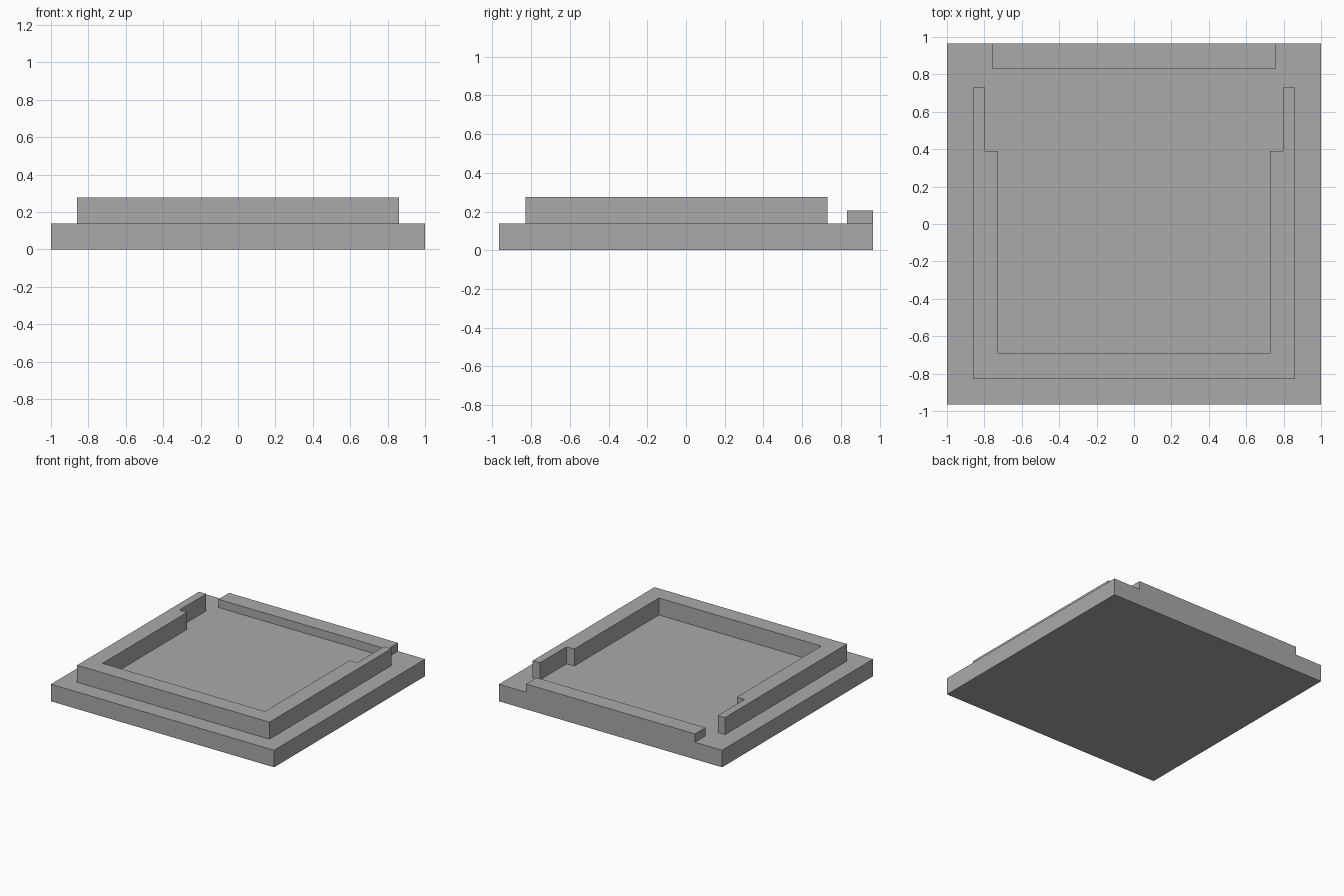
import bpy
import bmesh

# Remove the default cube only
cube = bpy.data.objects.get("Cube")
if cube:
    bpy.data.objects.remove(cube, do_unlink=True)

grey = bpy.data.materials.new("plain grey")
grey.use_nodes = True
COLOUR = (0.4, 0.4, 0.4, 1)
grey.diffuse_color = COLOUR
grey.node_tree.nodes["Principled BSDF"].inputs["Base Color"].default_value = COLOUR

BASE_TOP = 0.138


def extrude_outline(name, outline, bottom, top):
    """Raise a flat outline into a solid with vertical walls."""
    bm = bmesh.new()
    face = bm.faces.new([bm.verts.new((x, y, bottom)) for x, y in outline])
    raised = bmesh.ops.extrude_face_region(bm, geom=[face], use_keep_orig=True)
    verts = [v for v in raised["geom"] if isinstance(v, bmesh.types.BMVert)]
    bmesh.ops.translate(bm, verts=verts, vec=(0, 0, top - bottom))
    bmesh.ops.recalc_face_normals(bm, faces=bm.faces)
    mesh = bpy.data.meshes.new(name)
    bm.to_mesh(mesh)
    bm.free()
    mesh.materials.append(grey)
    obj = bpy.data.objects.new(name, mesh)
    bpy.context.collection.objects.link(obj)
    return obj


def mirrored(half):
    """Complete an outline given by its left half."""
    return half + [(-x, y) for x, y in reversed(half)]


# Base slab
extrude_outline("base_slab", mirrored([(1, -0.966), (1, 0.966)]), 0, BASE_TOP)

# U-shaped rim, open at the back, with thinner arm ends
rim_half = [(0.862, -0.828), (0.862, 0.731), (0.797, 0.731),
            (0.797, 0.39), (0.728, 0.39), (0.728, -0.693)]
extrude_outline("raised_rim", mirrored(rim_half), BASE_TOP, 0.276)

# Low strip along the back edge
extrude_outline("back_strip", mirrored([(0.757, 0.831), (0.757, 0.966)]), BASE_TOP, 0.205)
